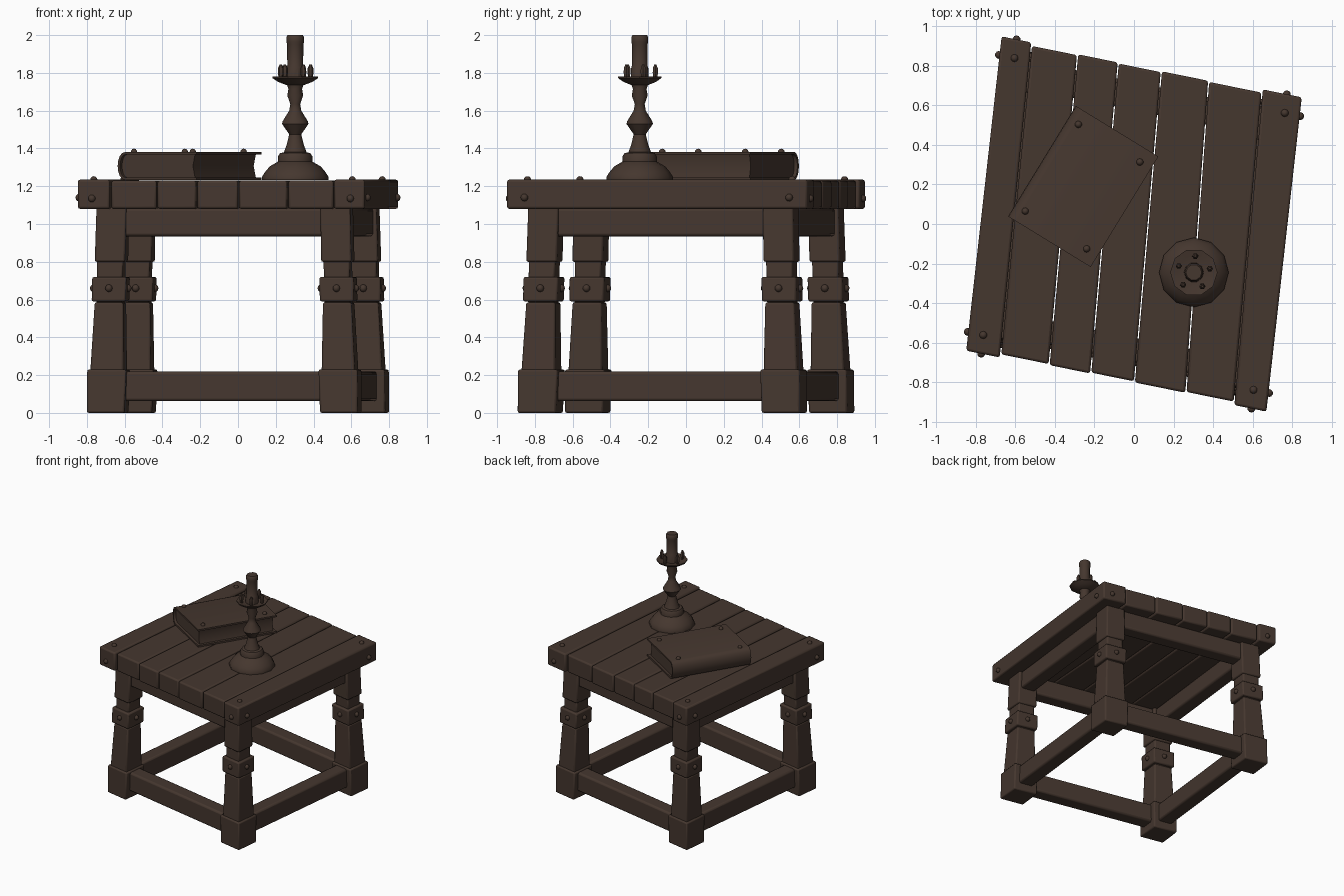
import bpy, bmesh, math
from mathutils import Matrix, Vector

if "Cube" in bpy.data.objects:
    bpy.data.objects.remove(bpy.data.objects["Cube"])

wood = bpy.data.materials.new("dark brown wood")
wood.diffuse_color = (0.060, 0.038, 0.028, 1)
wood.use_nodes = True
wood.node_tree.nodes["Principled BSDF"].inputs["Base Color"].default_value = wood.diffuse_color

# The table is turned and slightly skewed: local axes in world space
AX, AY = Vector((0.980, -0.199, 0)), Vector((0.112, 0.994, 0))
HX, HY = 0.778, 0.80          # half size of the top


def loc(x, y, z):
    return AX * x + AY * y + Vector((0, 0, z))


def finish(name, bm, bevel=0, angle=35):
    bmesh.ops.recalc_face_normals(bm, faces=bm.faces)
    me = bpy.data.meshes.new(name)
    bm.to_mesh(me)
    bm.free()
    ob = bpy.data.objects.new(name, me)
    bpy.context.collection.objects.link(ob)
    me.materials.append(wood)
    if bevel:
        m = ob.modifiers.new("soft edges", 'BEVEL')
        m.width, m.segments, m.limit_method = bevel, 2, 'ANGLE'
        m.angle_limit = math.radians(40)
    bpy.ops.object.select_all(action='DESELECT')
    ob.select_set(True)
    bpy.context.view_layer.objects.active = ob
    bpy.ops.object.shade_smooth_by_angle(angle=math.radians(angle))
    return ob


def prism(bm, low, high):
    """Closed solid between two rings of points."""
    a = [bm.verts.new(p) for p in low]
    b = [bm.verts.new(p) for p in high]
    n = len(a)
    bm.faces.new(a[::-1])
    bm.faces.new(b)
    for i in range(n):
        j = (i + 1) % n
        bm.faces.new((a[i], a[j], b[j], b[i]))


def square(cx, cy, h, z):
    return [loc(cx + sx * h, cy + sy * h, z)
            for sx, sy in ((-1, -1), (1, -1), (1, 1), (-1, 1))]


def box(bm, x0, x1, y0, y1, z0, z1):
    ring = ((x0, y0), (x1, y0), (x1, y1), (x0, y1))
    prism(bm, [loc(x, y, z0) for x, y in ring], [loc(x, y, z1) for x, y in ring])


def stud(bm, p, r=0.02):
    bmesh.ops.create_uvsphere(bm, u_segments=10, v_segments=6, radius=r,
                              matrix=Matrix.Translation(p))


def lathe(bm, cx, cy, profile, n):
    rings = [[bm.verts.new((cx + r * math.cos(math.tau * i / n),
                            cy + r * math.sin(math.tau * i / n), z))
              for i in range(n)] for r, z in profile]
    for a, b in zip(rings, rings[1:]):
        for i in range(n):
            j = (i + 1) % n
            bm.faces.new((a[i], a[j], b[j], b[i]))
    bm.faces.new(rings[0][::-1])
    bm.faces.new(rings[-1])


# Tabletop planks, seams given as fractions at the front and back ends
front = (0, .115, .276, .414, .559, .73, .89, 1)
back = (0, .102, .255, .39, .533, .69, .867, 1)
for i in range(7):
    edge = i in (0, 6)
    hy = HY if edge else HY - 0.012 - 0.005 * (i % 2)
    top = 1.235 if edge else 1.23
    g = 0.003
    pts = [((2 * front[i] - 1) * HX + g, -hy), ((2 * front[i + 1] - 1) * HX - g, -hy),
           ((2 * back[i + 1] - 1) * HX - g, hy), ((2 * back[i] - 1) * HX + g, hy)]
    bm = bmesh.new()
    prism(bm, [loc(x, y, 1.08) for x, y in pts], [loc(x, y, top) for x, y in pts])
    finish(f"tabletop_plank_{i + 1}", bm, 0.012)

# Studs at the tabletop corners: top, end and side
bm = bmesh.new()
for sx in (-1, 1):
    for sy in (-1, 1):
        x, y = sx * (HX - 0.08), sy * (HY - 0.095)
        stud(bm, loc(x, y, 1.233))
        stud(bm, loc(x, sy * HY, 1.135))
        stud(bm, loc(sx * HX, y, 1.14))
finish("tabletop_studs", bm)


# Legs: foot, shaft, band, neck and top block, splayed slightly
def lean(z):
    return 0.025 * z / 1.08


sections = ((0, .102, .23, .105), (.22, .09, .585, .077), (.58, .07, .60, .07),
            (.59, .092, .72, .092), (.71, .07, .81, .07), (.80, .082, 1.09, .08))
for sx, sy, name in ((-1, -1, "front_left"), (1, -1, "front_right"),
                     (1, 1, "back_right"), (-1, 1, "back_left")):
    bm = bmesh.new()
    for z0, h0, z1, h1 in sections:
        rings = [square(sx * (0.63 - lean(z)), sy * (0.65 - lean(z)), h, z)
                 for z, h in ((z0, h0), (z1, h1))]
        prism(bm, *rings)
    finish(name + "_leg", bm, 0.01)
    bm = bmesh.new()
    cx, cy = sx * (0.63 - lean(.66)), sy * (0.65 - lean(.66))
    for dx, dy in ((1, 0), (-1, 0), (0, 1), (0, -1)):
        stud(bm, loc(cx + dx * .093, cy + dy * .093, .66))
    finish(name + "_leg_studs", bm)

# Lower stretchers and upper aprons between the legs
for part, z0, z1 in (("stretcher", .062, .22), ("apron", .935, 1.085)):
    k = lean((z0 + z1) / 2)
    lx, ly, t = 0.63 - k, 0.65 - k, 0.06
    for s, a, b in ((-1, "front", "left"), (1, "back", "right")):
        bm = bmesh.new()
        box(bm, -lx, lx, s * ly - t, s * ly + t, z0, z1)
        finish(f"{a}_{part}", bm, 0.015)
        bm = bmesh.new()
        box(bm, s * lx - t, s * lx + t, -ly, ly, z0, z1)
        finish(f"{b}_{part}", bm, 0.015)

# Book: C-shaped cover with a rounded spine, page block and corner studs
B = Matrix.Translation((-0.257, 0.19, 1.233)) @ Matrix.Rotation(math.radians(-31.5), 4, 'Z')
W, L, H, T = 0.245, 0.328, 0.148, 0.014


def arc(r_x, r_z, sign):
    return [(-W + 0.045 - r_x * math.cos(t), H / 2 + sign * r_z * math.sin(t))
            for t in (math.pi * (i / 8 - 0.5) for i in range(9))]


outer = arc(0.045, H / 2, 1)                 # bottom to top
inner = arc(0.030, H / 2 - T, -1)            # top to bottom
section = [(W, 0)] + outer + [(W, H), (W, H - T)] + inner + [(W, T)]
bm = bmesh.new()
prism(bm, [B @ Vector((x, -L, z)) for x, z in section],
      [B @ Vector((x, L, z)) for x, z in section])
finish("book_cover", bm)

bm = bmesh.new()
pages = inner + [(W - 0.022, T), (W - 0.035, H / 2), (W - 0.022, H - T)]
prism(bm, [B @ Vector((x, -L + 0.02, z)) for x, z in pages],
      [B @ Vector((x, L - 0.02, z)) for x, z in pages])
finish("book_pages", bm)

bm = bmesh.new()
for x in (-0.185, 0.18):
    for y in (-0.26, 0.255):
        stud(bm, B @ Vector((x, y, H)), 0.018)
finish("book_studs", bm)

# Candlestick, turned
CX, CY = 0.303, -0.245
bm = bmesh.new()
lathe(bm, CX, CY, [(.176, 1.232), (.176, 1.25), (.16, 1.275), (.135, 1.305), (.10, 1.325),
                   (.092, 1.33), (.09, 1.36), (.08, 1.375), (.06, 1.38), (.045, 1.42),
                   (.032, 1.475), (.07, 1.53), (.066, 1.545), (.032, 1.60), (.026, 1.635),
                   (.042, 1.68), (.036, 1.715), (.045, 1.74)], 12)
finish("candlestick", bm)
bm = bmesh.new()
lathe(bm, CX, CY, [(.045, 1.735), (.09, 1.752), (.12, 1.772), (.12, 1.78),
                   (.085, 1.772), (.05, 1.765)], 10)
finish("drip_pan", bm)

# Five small prongs around the candle
bm = bmesh.new()
for i in range(5):
    a = math.radians(85 + 72 * i)
    lathe(bm, CX + .083 * math.cos(a), CY + .083 * math.sin(a),
          [(.01, 1.765), (.016, 1.80), (.015, 1.825), (.006, 1.845)], 6)
finish("prongs", bm)

# Candle
bm = bmesh.new()
lathe(bm, CX, CY, [(.05, 1.76), (.047, 1.83), (.042, 1.84), (.043, 1.95),
                   (.047, 1.965), (.047, 1.99), (.04, 2.0)], 10)
finish("candle", bm)
